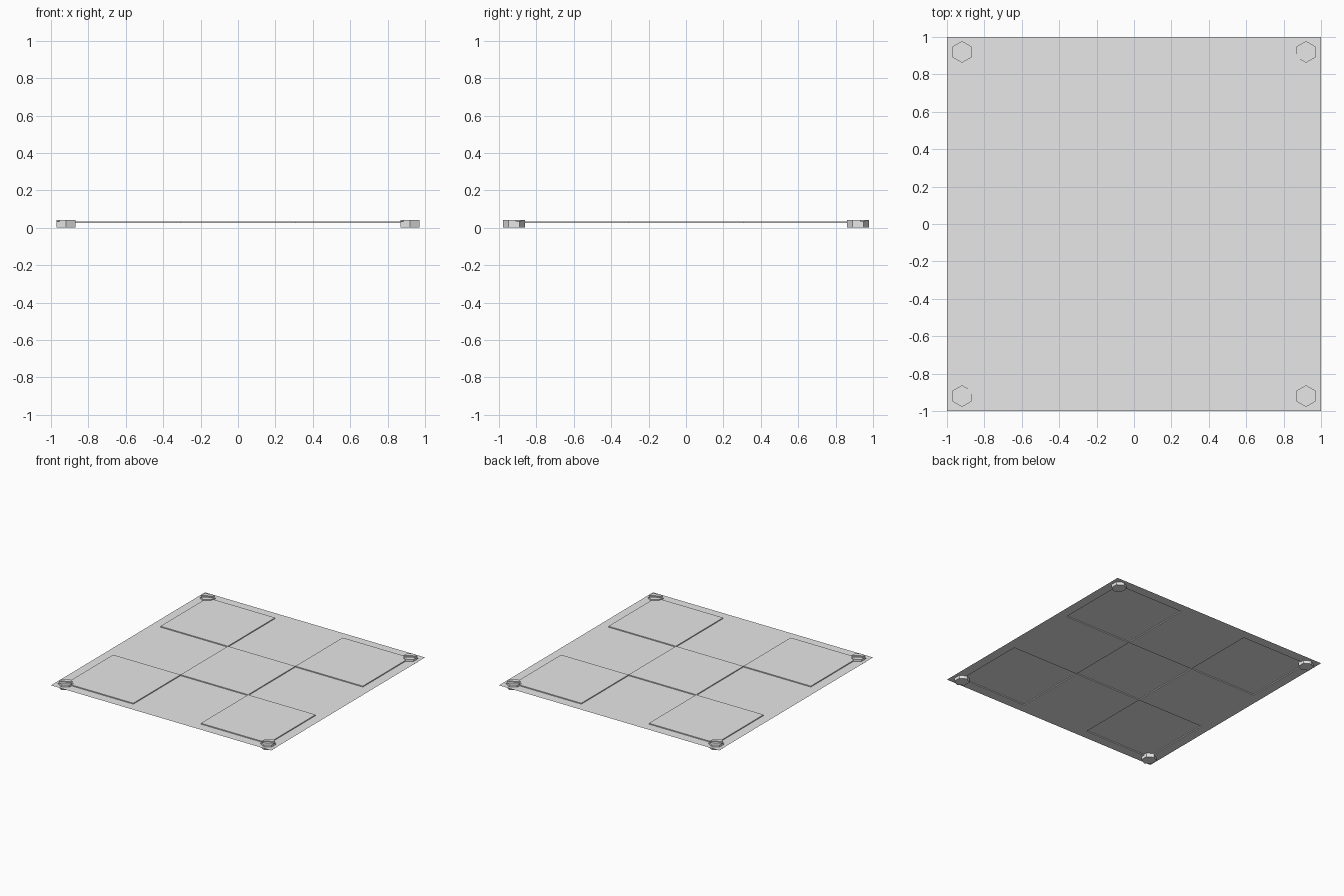
import bpy, bmesh, math
from mathutils import Matrix

cube = bpy.data.objects.get("Cube")
if cube:
    bpy.data.objects.remove(cube, do_unlink=True)

grey = bpy.data.materials.new("plain_grey")
grey.use_nodes = True
grey.diffuse_color = (0.8, 0.8, 0.8, 1)
grey.node_tree.nodes["Principled BSDF"].inputs["Base Color"].default_value = (0.8, 0.8, 0.8, 1)


def add_object(name, bm):
    mesh = bpy.data.meshes.new(name)
    bm.to_mesh(mesh)
    bm.free()
    mesh.materials.append(grey)
    obj = bpy.data.objects.new(name, mesh)
    bpy.context.collection.objects.link(obj)
    return obj


# Thin pressed sheet: corner and centre panels stand above the base level
LOW, HIGH = 0.025, 0.033
STOPS = [-1, -0.92, -0.307, 0.307, 0.92, 1]


def raised(i, j):
    return 1 <= i <= 3 and 1 <= j <= 3 and (i + j) % 2 == 0


def level(i, j):
    return HIGH if raised(i, j) else LOW


bm = bmesh.new()


def quad(*points):
    bm.faces.new([bm.verts.new(p) for p in points])


for i in range(5):
    for j in range(5):
        x0, x1, y0, y1 = STOPS[i], STOPS[i + 1], STOPS[j], STOPS[j + 1]
        z = level(i, j)
        quad((x0, y0, z), (x1, y0, z), (x1, y1, z), (x0, y1, z))
        if raised(i, j):
            ring = [(x0, y0), (x1, y0), (x1, y1), (x0, y1)]
            for a, b in zip(ring, ring[1:] + ring[:1]):
                quad((*a, LOW), (*b, LOW), (*b, HIGH), (*a, HIGH))
bmesh.ops.remove_doubles(bm, verts=bm.verts, dist=0.0001)
bmesh.ops.dissolve_limit(bm, angle_limit=0.01, verts=bm.verts, edges=bm.edges)
add_object("pressed_sheet", bm)

# Slotted hexagonal bolts at the four corners
RADIUS, HEIGHT, SLOT, DEPTH = 0.058, 0.042, 0.03, 0.008


def add_bolt(name, x, y):
    bm = bmesh.new()
    bmesh.ops.create_cone(
        bm, cap_ends=True, segments=6, radius1=RADIUS, radius2=RADIUS, depth=HEIGHT,
        matrix=Matrix.Translation((x, y, HEIGHT / 2)) @ Matrix.Rotation(math.pi / 6, 4, "Z"))
    # Align a hexagon corner with the y axis
    if max(v.co.y for v in bm.verts) - y < RADIUS * 0.95:
        bmesh.ops.rotate(bm, verts=bm.verts, cent=(x, y, 0), matrix=Matrix.Rotation(math.pi / 6, 3, "Z"))
    bolt = add_object(name, bm)

    bm = bmesh.new()
    bmesh.ops.create_cube(
        bm, size=1,
        matrix=Matrix.Translation((x, y, HEIGHT)) @ Matrix.Rotation(math.pi / 6, 4, "Z")
        @ Matrix.Diagonal((RADIUS * 3, SLOT, DEPTH * 2, 1)))
    cutter = add_object(name + "_slot_cutter", bm)
    cutter.hide_render = True
    cutter.hide_viewport = True
    cut = bolt.modifiers.new("slot", "BOOLEAN")
    cut.operation = "DIFFERENCE"
    cut.solver = "EXACT"
    cut.object = cutter


for side, x in (("left", 0.92), ("right", -0.92)):
    for end, y in (("front", -0.92), ("back", 0.92)):
        add_bolt(f"{end}_{side}_bolt", x, y)
